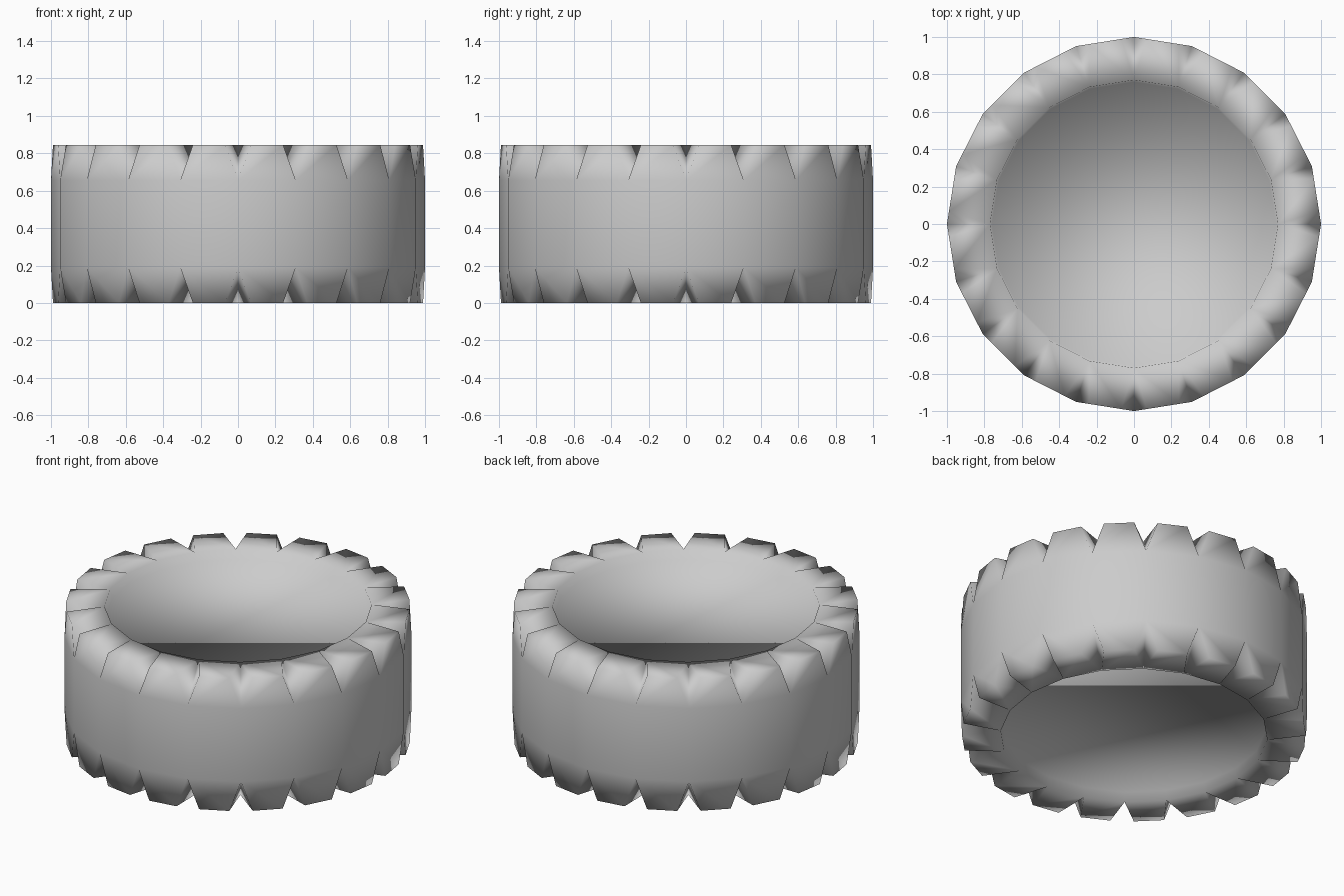
import bpy, bmesh
from math import cos, sin, tau

if "Cube" in bpy.data.objects:
    bpy.data.objects.remove(bpy.data.objects["Cube"])

N = 20            # sides
H = 0.845         # height
R_RIM = 0.77      # inner edge of the tooth tops
R_CAP = 0.76      # recessed cap radius
RECESS = 0.06     # cap depth below the rim
NOTCH = 0.19      # notch depth down the side
T = 0.22          # notch half width along each side

bm = bmesh.new()


def ring(radius, z):
    return [bm.verts.new((radius * cos(tau * i / N), radius * sin(tau * i / N), z))
            for i in range(N)]


def toothed_rim(side, z, inward):
    # recessed cap, tooth tops, tooth faces and V notches for one end
    rim = ring(R_RIM, z)
    cap = ring(R_CAP, z + inward * RECESS)
    bm.faces.new(cap)
    left, right = [], []
    for i in range(N):
        a, b = side[i].co, side[(i + 1) % N].co
        for store, t in ((left, T), (right, 1 - T)):
            p = a.lerp(b, t)
            store.append(bm.verts.new((p.x, p.y, z)))
    for i in range(N):
        j = (i + 1) % N
        bm.faces.new((cap[i], rim[i], rim[j], cap[j]))
        bm.faces.new((rim[i], left[i], right[i], rim[j]))
        bm.faces.new((side[i], side[j], right[i], left[i]))
        bm.faces.new((rim[i], side[i], left[i]))
        bm.faces.new((rim[j], right[i], side[j]))


# side wall between the two notched rims
low, high = ring(1, NOTCH), ring(1, H - NOTCH)
for i in range(N):
    j = (i + 1) % N
    bm.faces.new((low[i], low[j], high[j], high[i]))
toothed_rim(low, 0, 1)
toothed_rim(high, H, -1)

bmesh.ops.recalc_face_normals(bm, faces=bm.faces[:])
for f in bm.faces:
    f.smooth = True

mesh = bpy.data.meshes.new("notched_wheel")
bm.to_mesh(mesh)
bm.free()
wheel = bpy.data.objects.new("notched_wheel", mesh)
bpy.context.collection.objects.link(wheel)
